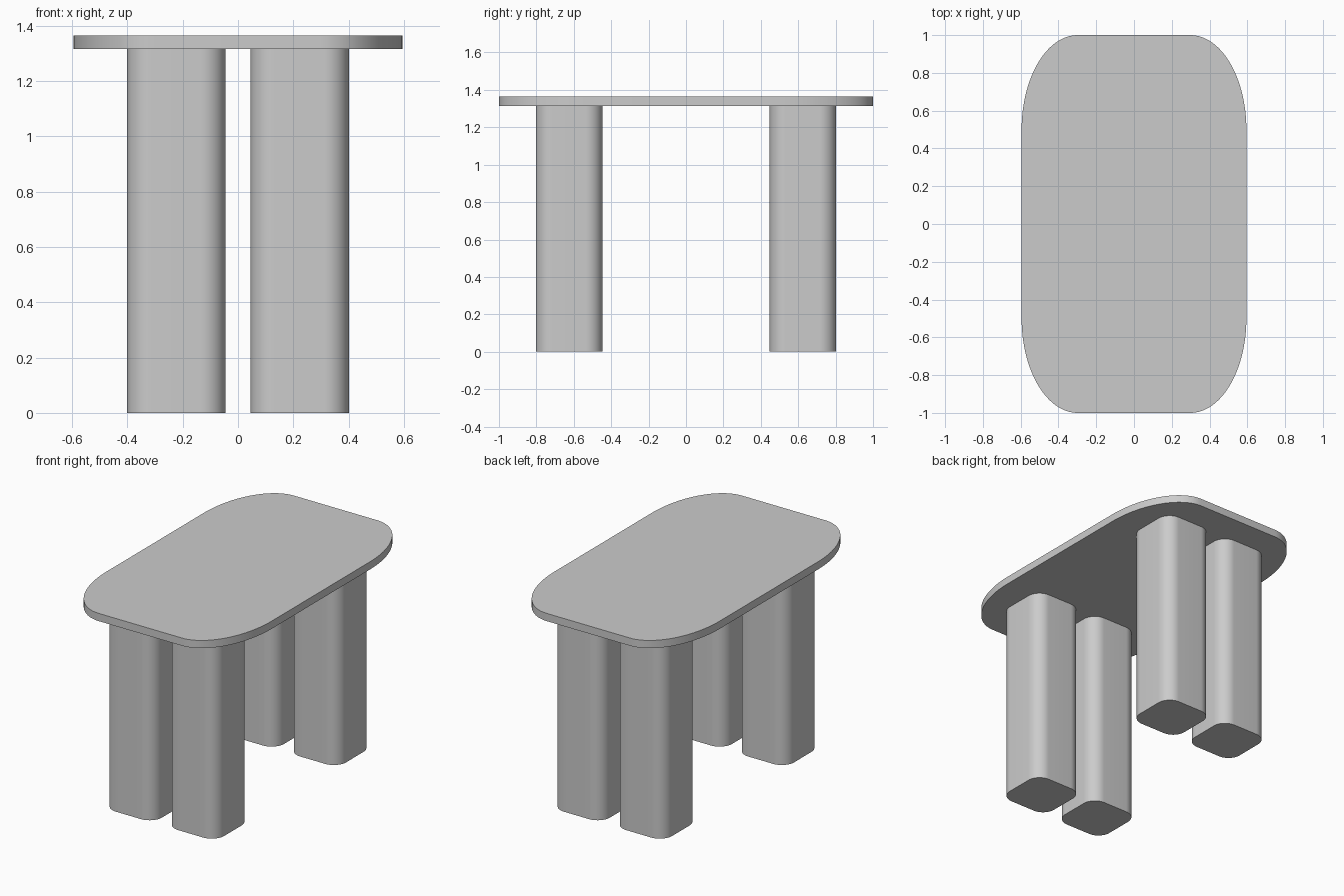
import bpy
import bmesh
import math

cube = bpy.data.objects.get("Cube")
if cube:
    bpy.data.objects.remove(cube, do_unlink=True)

grey = bpy.data.materials.new("plain_grey")
grey.use_nodes = True
colour = (0.6, 0.6, 0.6, 1)
grey.diffuse_color = colour
grey.node_tree.nodes["Principled BSDF"].inputs["Base Color"].default_value = colour

LEG_HEIGHT = 1.315
TOP_HEIGHT = 1.365


def rounded_slab(name, centre, half, radius, bottom, top, segments=16):
    """Extrude a rectangle with elliptical corners between two heights."""
    bm = bmesh.new()
    outline = []
    for corner, (sx, sy) in enumerate([(1, 1), (-1, 1), (-1, -1), (1, -1)]):
        for i in range(segments + 1):
            a = math.pi / 2 * (corner + i / segments)
            x = sx * (half[0] - radius[0]) + radius[0] * math.cos(a)
            y = sy * (half[1] - radius[1]) + radius[1] * math.sin(a)
            outline.append(bm.verts.new((x, y, 0)))
    base = bm.faces.new(outline)
    extruded = bmesh.ops.extrude_face_region(bm, geom=[base])["geom"]
    upper = [v for v in extruded if isinstance(v, bmesh.types.BMVert)]
    bmesh.ops.translate(bm, verts=upper, vec=(0, 0, top - bottom))
    bmesh.ops.recalc_face_normals(bm, faces=bm.faces)

    mesh = bpy.data.meshes.new(name)
    bm.to_mesh(mesh)
    bm.free()
    mesh.materials.append(grey)
    obj = bpy.data.objects.new(name, mesh)
    obj.location = (centre[0], centre[1], bottom)
    bpy.context.collection.objects.link(obj)
    bpy.ops.object.select_all(action="DESELECT")
    obj.select_set(True)
    bpy.context.view_layer.objects.active = obj
    bpy.ops.object.shade_smooth_by_angle(angle=math.radians(30))
    return obj


# Thin tabletop with long, stretched corners
rounded_slab("tabletop", (0, 0), (0.595, 1.0), (0.297, 0.5),
             LEG_HEIGHT, TOP_HEIGHT, segments=24)

# Four thick rounded-square legs
for side, sx in (("left", 1), ("right", -1)):
    for end, sy in (("front", -1), ("back", 1)):
        rounded_slab(f"{end}_{side}_leg", (sx * 0.223, sy * 0.625),
                     (0.178, 0.178), (0.089, 0.089), 0, LEG_HEIGHT)
